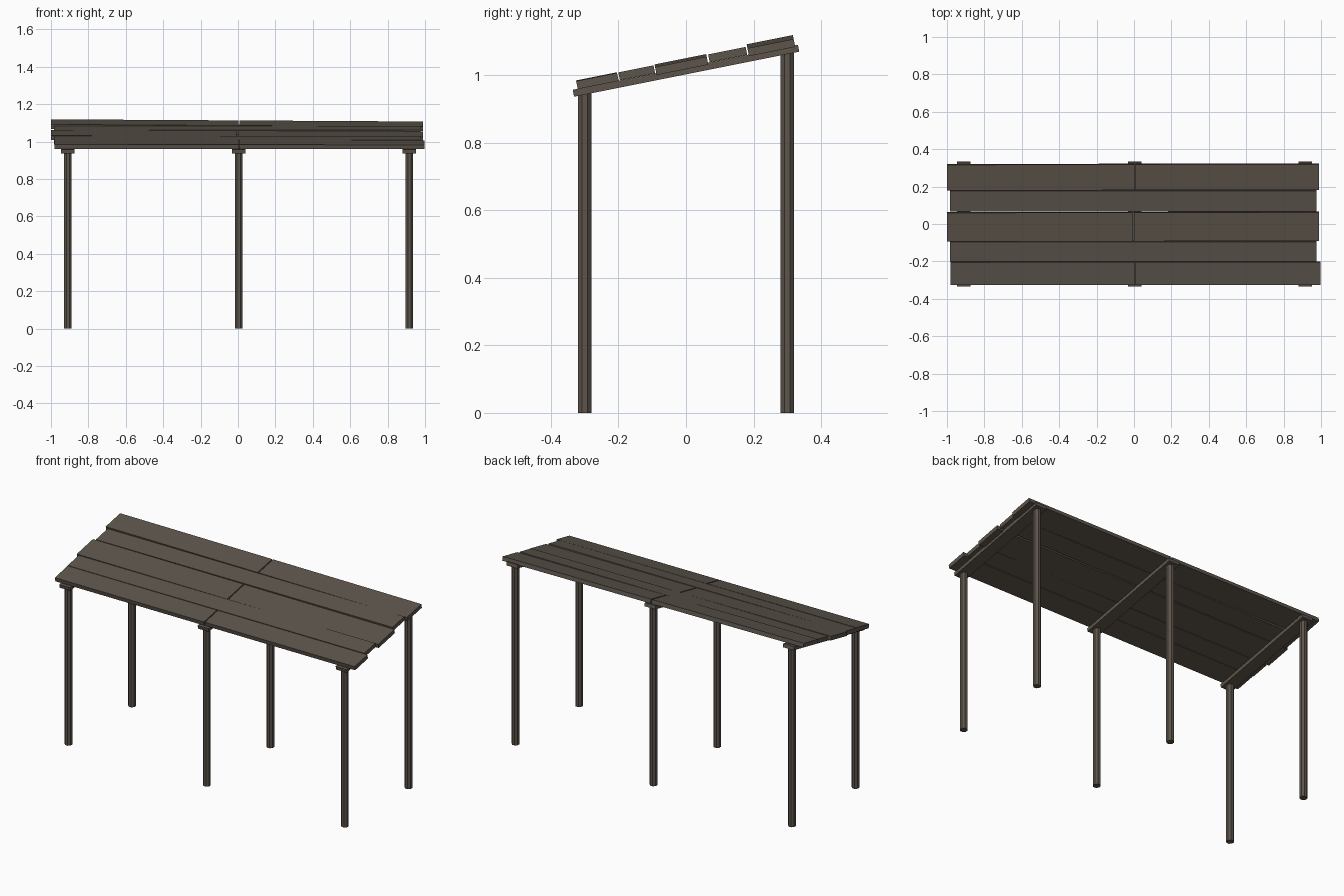
import bpy, bmesh, math
from mathutils import Matrix, Vector

if "Cube" in bpy.data.objects:
    bpy.data.objects.remove(bpy.data.objects["Cube"])

SLOPE = 0.2                      # roof rise per unit of y
ANGLE = math.atan(SLOPE)

wood = bpy.data.materials.new("weathered wood")
wood.diffuse_color = (0.11, 0.09, 0.072, 1)
wood.use_nodes = True
wood.node_tree.nodes["Principled BSDF"].inputs["Base Color"].default_value = wood.diffuse_color


def finish(name, bm):
    mesh = bpy.data.meshes.new(name)
    bm.to_mesh(mesh)
    bm.free()
    mesh.materials.append(wood)
    obj = bpy.data.objects.new(name, mesh)
    bpy.context.collection.objects.link(obj)
    return obj


def sloped_box(name, x0, x1, y, z, width, thick, tilt=0.0):
    """Box lying on the roof slope; tilt drops its +x end about x = 0."""
    bm = bmesh.new()
    bmesh.ops.create_cube(bm, size=1)
    bmesh.ops.scale(bm, vec=(x1 - x0, width, thick), verts=bm.verts)
    bmesh.ops.translate(bm, vec=((x0 + x1) / 2, 0, 0), verts=bm.verts)
    m = (Matrix.Translation((0, y, z)) @ Matrix.Rotation(ANGLE, 4, 'X')
         @ Matrix.Rotation(tilt, 4, 'Y'))
    bmesh.ops.transform(bm, matrix=m, verts=bm.verts)
    return finish(name, bm)


def leg(name, x, y):
    """Eight-sided post whose top is cut to the roof slope."""
    bm = bmesh.new()
    bmesh.ops.create_cone(bm, cap_ends=True, segments=8, radius1=0.0215,
                          radius2=0.0215, depth=1,
                          matrix=Matrix.Rotation(math.pi / 8, 4, 'Z'))
    for v in bm.verts:
        top = v.co.z > 0
        v.co += Vector((x, y, 0))
        v.co.z = 1.007 + SLOPE * v.co.y if top else 0
    return finish(name, bm)


# Frames: two legs and a sloping cross beam each
for side, x in (("left", -0.91), ("middle", 0.004), ("right", 0.916)):
    leg(f"{side}_front_leg", x, -0.30)
    leg(f"{side}_back_leg", x, 0.30)
    sloped_box(f"{side}_beam", x - 0.036, x + 0.036, 0, 1.0135, 0.68, 0.021)

# Roof planks: y range, x range, joint (or None), height offset, tilt
rows = [
    (-0.323, -0.202, -0.982, 0.998, 0.006, 0.0, 0.001),
    (-0.198, -0.094, -0.985, 0.975, None, 0.0, 0.0),
    (-0.090, 0.063, -1.0, 0.99, -0.004, -0.002, 0.004),
    (0.068, 0.179, -0.985, 0.975, None, 0.0, 0.0),
    (0.183, 0.320, -1.0, 0.988, 0.006, 0.001, 0.006),
]
for i, (y0, y1, x0, x1, joint, dz, tilt) in enumerate(rows, 1):
    y = (y0 + y1) / 2
    z = 1.0365 + SLOPE * y + dz
    w = (y1 - y0) / math.cos(ANGLE)
    spans = [(x0, x1)] if joint is None else [(x0, joint - 0.003), (joint + 0.003, x1)]
    for j, (a, b) in enumerate(spans, 1):
        sloped_box(f"roof_plank_{i}_{j}", a, b, y, z, w, 0.024, tilt)
